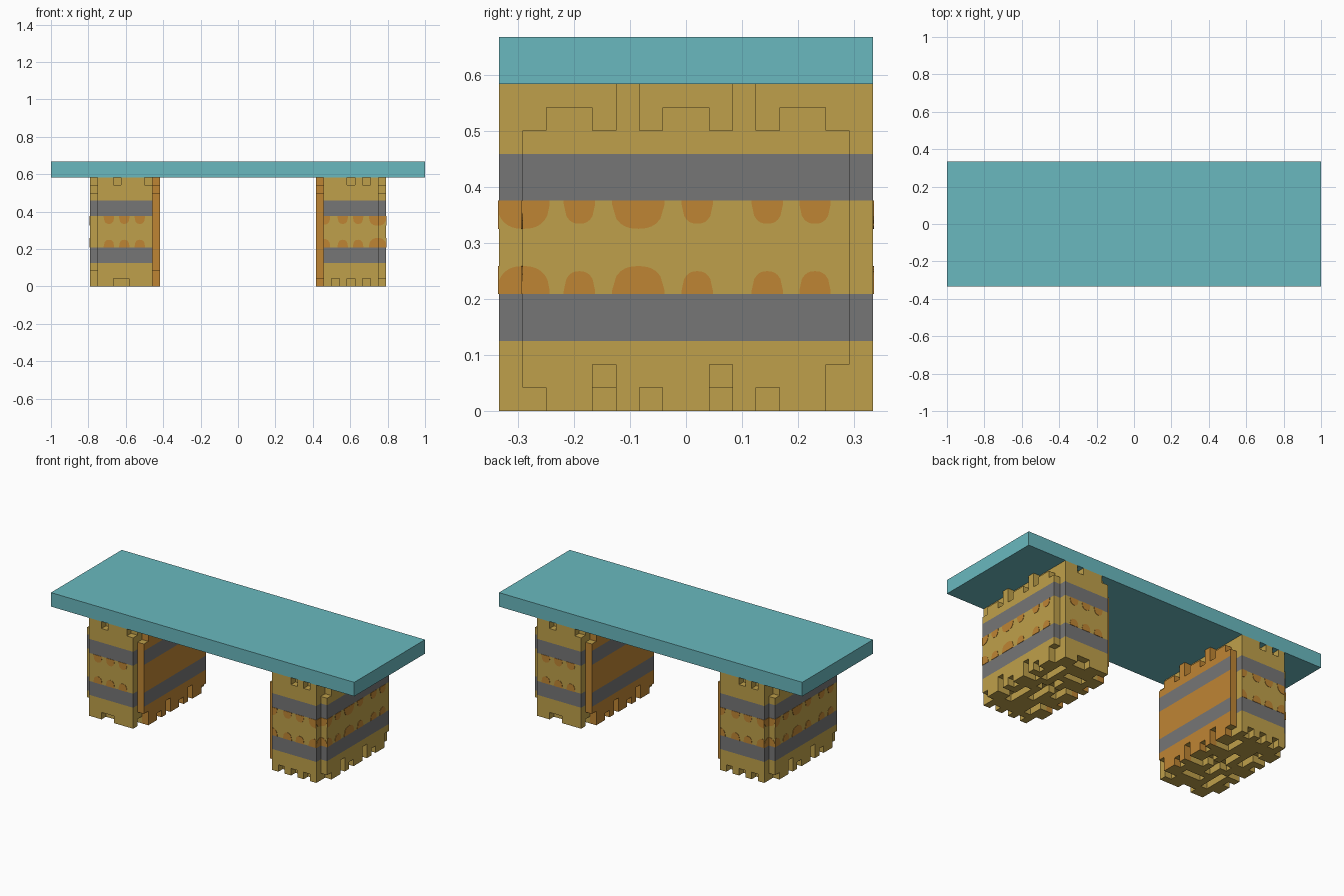
import bpy, bmesh, math

cube = bpy.data.objects.get("Cube")
if cube:
    bpy.data.objects.remove(cube)

U = 1 / 24                      # one block
NX, NY, NZ = 9, 16, 14          # leg size in blocks
X0, Y0 = 10 * U, -8 * U         # lower corner of the leg


def material(name, color):
    m = bpy.data.materials.new(name)
    m.use_nodes = True
    m.diffuse_color = (*color, 1)
    m.node_tree.nodes["Principled BSDF"].inputs["Base Color"].default_value = (*color, 1)
    return m


teal = material("teal", (0.144, 0.485, 0.521))
sand = material("sand", (0.521, 0.352, 0.069))
grey = material("grey", (0.181, 0.181, 0.181))
orange = material("orange", (0.521, 0.235, 0.034))


def add_object(name, bm, mats):
    mesh = bpy.data.meshes.new(name)
    bm.to_mesh(mesh)
    bm.free()
    for m in mats:
        mesh.materials.append(m)
    obj = bpy.data.objects.new(name, mesh)
    bpy.context.collection.objects.link(obj)
    return obj


# Table top
bm = bmesh.new()
bmesh.ops.create_cube(bm, size=1)
bmesh.ops.scale(bm, vec=(2, 16 * U, 2 * U), verts=bm.verts)
bmesh.ops.translate(bm, vec=(0, 0, 15 * U), verts=bm.verts)
add_object("table_top", bm, [teal])

# Leg as a block grid with notches carved one block deep
cells = {(i, j, k) for i in range(NX) for j in range(NY) for k in range(NZ)}


def carve(xs, ys, zs):
    cells.difference_update((i, j, k) for i in xs for j in ys for k in zs)


for i in (0, NX - 1):
    for j in (0, NY - 1):                       # recessed corners
        carve([i], [j], range(NZ))
    for start, end in ((1, 5), (6, 10), (11, 15)):   # upper brackets
        carve([i], range(start, end), [13])
    carve([i], (1, 4, 6, 9, 11, 14), [12])
    carve([i], (1, 4, 6, 9, 11, 14), [0])       # lower notches
    carve([i], (4, 9, 14), [1])
for j, low, high in ((0, (2, 4, 6), (4, 6)), (NY - 1, (4, 5), (1, 5))):
    carve(low, [j], [0])
    carve(high, [j], [13])

# Slots on the underside
for xs, ys in (([2], range(2, 5)), ([2], range(7, 10)), ([4], range(5, 11)),
               ([6], range(3, 7)), ([6], range(10, 14)), (range(3, 6), [8]),
               (range(2, 5), [12]), ([1], (4, 9, 14)), ([7], (4, 9))):
    carve(xs, ys, [0])


def block_material(cell, axis, sign):
    i, j, k = cell
    band = k in (3, 4, 9, 10)
    if axis == 2:
        return 0
    if i == 0:                                  # inner panel is orange
        return 1 if band and axis == 0 else 2
    return 1 if band else 0


bm = bmesh.new()
for cell in sorted(cells):
    for axis in range(3):
        for sign in (-1, 1):
            near = list(cell)
            near[axis] += sign
            if tuple(near) in cells:
                continue
            a, b = (axis + 1) % 3, (axis + 2) % 3
            corners = []
            for da, db in ((0, 0), (1, 0), (1, 1), (0, 1))[::sign]:
                p = list(cell)
                p[axis] += sign > 0
                p[a] += da
                p[b] += db
                corners.append(bm.verts.new((X0 + p[0] * U, Y0 + p[1] * U, p[2] * U)))
            bm.faces.new(corners).material_index = block_material(cell, axis, sign)
bmesh.ops.remove_doubles(bm, verts=bm.verts, dist=1e-4)
leg = add_object("left_leg", bm, [sand, grey, orange])

# Painted half-round spots beside the grey bands
spots = bmesh.new()
THICK = 0.002


def spot(place, center, half, height, lo, hi):
    lo, hi = max(lo, center - half), min(hi, center + half)
    if hi - lo < 0.002:
        return
    for base, up in ((5 * U, 1), (9 * U, -1)):
        outline = [(lo, base), (hi, base)]
        for n in range(13):
            u = hi + (lo - hi) * n / 12
            t = min(1, abs(u - center) / half)
            outline.append((u, base + up * (0.006 + (height - 0.006) * (1 - t ** 2.5) ** 0.5)))
        face = spots.faces.new([spots.verts.new(place(u, z, 0)) for u, z in outline])
        out = bmesh.ops.extrude_face_region(spots, geom=[face])
        moved = [v for v in out["geom"] if isinstance(v, bmesh.types.BMVert)]
        for v, (u, z) in zip(face.verts, outline):
            assert v.is_valid
        shift = [b - a for a, b in zip(place(0, 0, 0), place(0, 0, THICK))]
        bmesh.ops.translate(spots, vec=shift, verts=moved)


def side(inset):
    return lambda u, z, d: (X0 + (NX - inset) * U + d, u, z)


def front(u, z, d):
    return (u, Y0 - d, z)


def front_recess(u, z, d):
    return (u, Y0 + U - d, z)


def back(u, z, d):
    return (u, -Y0 + d, z)


SMALL, BIG = (0.028, 0.041), (0.047, 0.05)
for c, size in ((-0.29, BIG), (-0.19, SMALL), (-0.085, BIG),
                (0.02, SMALL), (0.145, SMALL), (0.23, SMALL)):
    spot(side(0), c, *size, Y0 + U, -Y0 - U)
    spot(side(1), c, *size, Y0, Y0 + U)
for c, size in ((0.458, (0.035, 0.045)), (0.56, SMALL), (0.642, SMALL), (0.747, BIG)):
    spot(front, c, *size, X0 + U, X0 + 8 * U)
    spot(front_recess, c, *size, X0 + 8 * U, X0 + 9 * U)
for c in (0.525, 0.608, 0.69):
    spot(back, c, *SMALL, X0 + U, X0 + 8 * U)
bmesh.ops.recalc_face_normals(spots, faces=spots.faces)
leg_spots = add_object("left_leg_spots", spots, [orange])

# The other leg is the same one turned half way round
for source, name in ((leg, "right_leg"), (leg_spots, "right_leg_spots")):
    twin = bpy.data.objects.new(name, source.data)
    twin.rotation_euler.z = math.pi
    bpy.context.collection.objects.link(twin)
